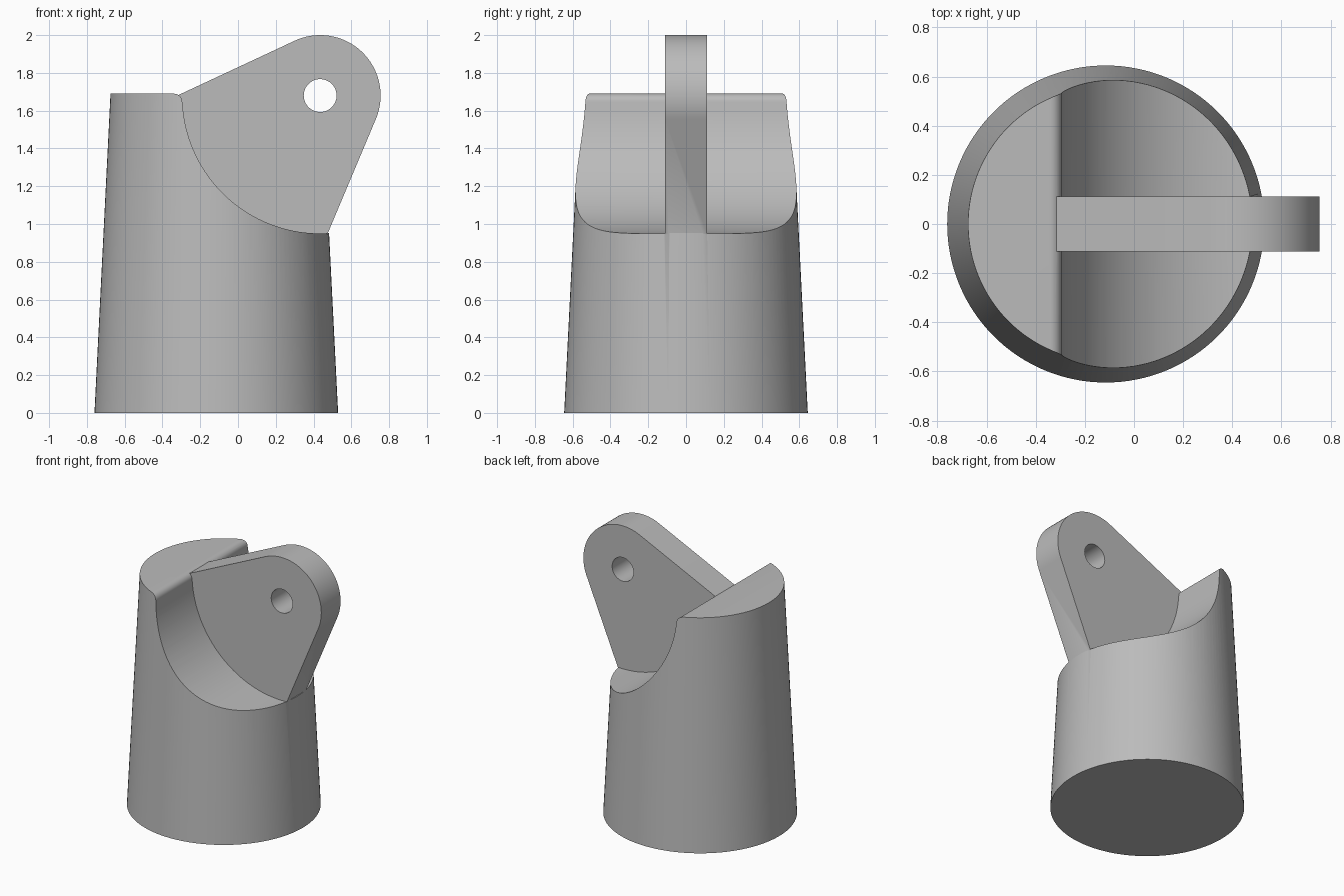
import bpy
import bmesh
from math import sin, cos, asin, atan2, hypot, pi, radians

if "Cube" in bpy.data.objects:
    bpy.data.objects.remove(bpy.data.objects["Cube"], do_unlink=True)

AXIS_X, BASE_R, TOP_R, TOP_Z = -0.115, 0.645, 0.56, 1.69
PIN_X, PIN_Z, SCOOP_R, EYE_R, HOLE_R = 0.435, 1.68, 0.73, 0.32, 0.087
LUG_HALF, FILLET = 0.112, 0.045

grey = bpy.data.materials.new("plain grey")
grey.use_nodes = True
colour = (0.5, 0.5, 0.5, 1)
grey.diffuse_color = colour
grey.node_tree.nodes["Principled BSDF"].inputs["Base Color"].default_value = colour


def arc(cx, cz, r, start, end, steps):
    angles = [start + (end - start) * i / steps for i in range(steps + 1)]
    return [(cx + r * cos(a), cz + r * sin(a)) for a in angles]


def finish(name, bm):
    bmesh.ops.recalc_face_normals(bm, faces=bm.faces)
    mesh = bpy.data.meshes.new(name)
    bm.to_mesh(mesh)
    bm.free()
    mesh.materials.append(grey)
    obj = bpy.data.objects.new(name, mesh)
    bpy.context.collection.objects.link(obj)
    return obj


def extrude_profile(name, points, half):
    """Extrude an outline in x and z along y."""
    bm = bmesh.new()
    face = bm.faces.new([bm.verts.new((x, -half, z)) for x, z in points])
    moved = bmesh.ops.extrude_face_region(bm, geom=[face])["geom"]
    verts = [v for v in moved if isinstance(v, bmesh.types.BMVert)]
    bmesh.ops.translate(bm, vec=(0, 2 * half, 0), verts=verts)
    return finish(name, bm)


def combine(target, tool, operation):
    mod = target.modifiers.new(operation, 'BOOLEAN')
    mod.operation, mod.object, mod.solver = operation, tool, 'EXACT'
    bpy.ops.object.select_all(action='DESELECT')
    bpy.context.view_layer.objects.active = target
    target.select_set(True)
    bpy.ops.object.modifier_apply(modifier=mod.name)
    bpy.data.objects.remove(tool, do_unlink=True)


# Tapered body
bm = bmesh.new()
bmesh.ops.create_cone(bm, cap_ends=True, segments=128, radius1=BASE_R,
                      radius2=TOP_R, depth=TOP_Z)
bmesh.ops.translate(bm, vec=(AXIS_X, 0, TOP_Z / 2), verts=bm.verts)
body = finish("clevis_body", bm)

# Round scoop with a softened upper lip
lip_x = PIN_X - SCOOP_R - FILLET
lip = arc(lip_x, TOP_Z - FILLET, FILLET, pi / 2, 0, 8)
scoop = arc(PIN_X, PIN_Z, SCOOP_R, radians(184), radians(310), 64)
outline = [(lip_x, 2.2)] + lip + scoop + [(1.2, 1.2), (1.2, 2.2)]
combine(body, extrude_profile("scoop_cutter", outline, 1), 'DIFFERENCE')


# Lug whose straight edges run tangent to the rounded eye
def tangent(px, pz, side):
    dx, dz = PIN_X - px, PIN_Z - pz
    return atan2(dz, dx) + side * asin(EYE_R / hypot(dx, dz))


upper, lower = (-0.3, TOP_Z), (0.475, 0.95)
up_dir, low_dir = tangent(*upper, 1), tangent(*lower, -1)
eye = arc(PIN_X, PIN_Z, EYE_R, low_dir - pi / 2, up_dir + pi / 2, 48)
root = [(upper[0] - 0.035, upper[1] - 0.035 * sin(up_dir) / cos(up_dir)),
        (-0.4, 1.5), (0.2, 0.85), (0.44, 0.86), lower]
lug = extrude_profile("lug", eye + root, LUG_HALF)
hole = extrude_profile("hole_cutter", arc(PIN_X, PIN_Z, HOLE_R, 0, 2 * pi, 48)[:-1], 0.5)
combine(lug, hole, 'DIFFERENCE')
combine(body, lug, 'UNION')

bpy.ops.object.select_all(action='DESELECT')
body.select_set(True)
bpy.context.view_layer.objects.active = body
bpy.ops.object.shade_smooth_by_angle(angle=radians(30))
